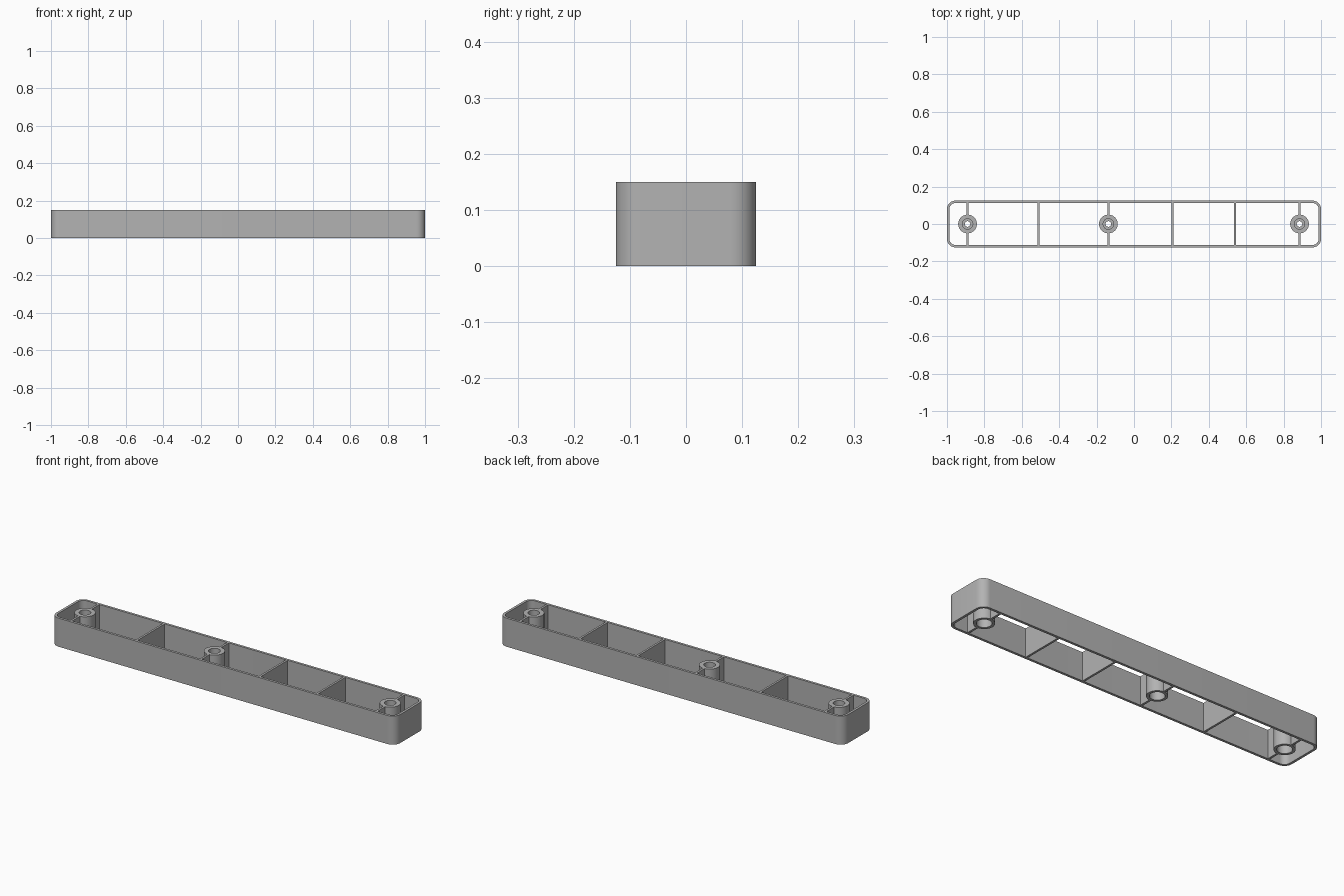
import bpy, bmesh, math

if "Cube" in bpy.data.objects:
    bpy.data.objects.remove(bpy.data.objects["Cube"])

LENGTH, WIDTH, HEIGHT = 2.0, 0.25, 0.15
WALL, CORNER, RIB = 0.013, 0.045, 0.011

grey = bpy.data.materials.new("plain grey")
grey.use_nodes = True
grey.diffuse_color = (0.45, 0.45, 0.45, 1)
grey.node_tree.nodes["Principled BSDF"].inputs["Base Color"].default_value = grey.diffuse_color


def finish(name, bm, smooth=False):
    bmesh.ops.recalc_face_normals(bm, faces=bm.faces)
    mesh = bpy.data.meshes.new(name)
    bm.to_mesh(mesh)
    bm.free()
    mesh.materials.append(grey)
    obj = bpy.data.objects.new(name, mesh)
    bpy.context.collection.objects.link(obj)
    if smooth:
        bpy.ops.object.select_all(action="DESELECT")
        obj.select_set(True)
        bpy.context.view_layer.objects.active = obj
        bpy.ops.object.shade_smooth_by_angle(angle=math.radians(35))
    return obj


def join_loops(name, loops):
    """Skin a closed series of matching loops into a ring-shaped solid."""
    bm = bmesh.new()
    rings = [[bm.verts.new(p) for p in loop] for loop in loops]
    n = len(rings[0])
    for a, b in zip(rings, rings[1:] + rings[:1]):
        for i in range(n):
            j = (i + 1) % n
            bm.faces.new((a[i], a[j], b[j], b[i]))
    return finish(name, bm, True)


def rounded_rectangle(inset, z, steps=10):
    r = CORNER - inset
    cx, cy = LENGTH / 2 - CORNER, WIDTH / 2 - CORNER
    points = []
    for k, (sx, sy) in enumerate([(1, 1), (-1, 1), (-1, -1), (1, -1)]):
        for i in range(steps + 1):
            a = math.pi / 2 * (k + i / steps)
            points.append((sx * cx + r * math.cos(a), sy * cy + r * math.sin(a), z))
    return points


def circle(x, r, z, n=40):
    return [(x + r * math.cos(math.tau * i / n), r * math.sin(math.tau * i / n), z)
            for i in range(n)]


def rib(name, x, y0, y1):
    bm = bmesh.new()
    bmesh.ops.create_cube(bm, size=1)
    for v in bm.verts:
        v.co.x = x + v.co.x * RIB
        v.co.y = (y0 + y1) / 2 + v.co.y * (y1 - y0)
        v.co.z = (v.co.z + 0.5) * HEIGHT
    finish(name, bm)


# Open rounded frame
join_loops("outer_frame", [rounded_rectangle(0, 0), rounded_rectangle(0, HEIGHT),
                           rounded_rectangle(WALL, HEIGHT), rounded_rectangle(WALL, 0)])

# Full-width cross ribs
INNER = WIDTH / 2 - WALL / 2
for i, x in enumerate((-0.51, 0.205, 0.54)):
    rib(f"cross_rib_{i + 1}", x, -INNER, INNER)

# Screw bosses: stepped bore, wide below, recessed above, held by short ribs
profile = [(0.05, 0), (0.05, HEIGHT), (0.028, HEIGHT), (0.028, 0.1),
           (0.015, 0.1), (0.015, 0.06), (0.036, 0.06), (0.036, 0)]
for i, x in enumerate((-0.89, -0.137, 0.885)):
    join_loops(f"screw_boss_{i + 1}", [circle(x, r, z) for r, z in profile])
    rib(f"boss_rib_front_{i + 1}", x, -INNER, -0.047)
    rib(f"boss_rib_back_{i + 1}", x, 0.047, INNER)
